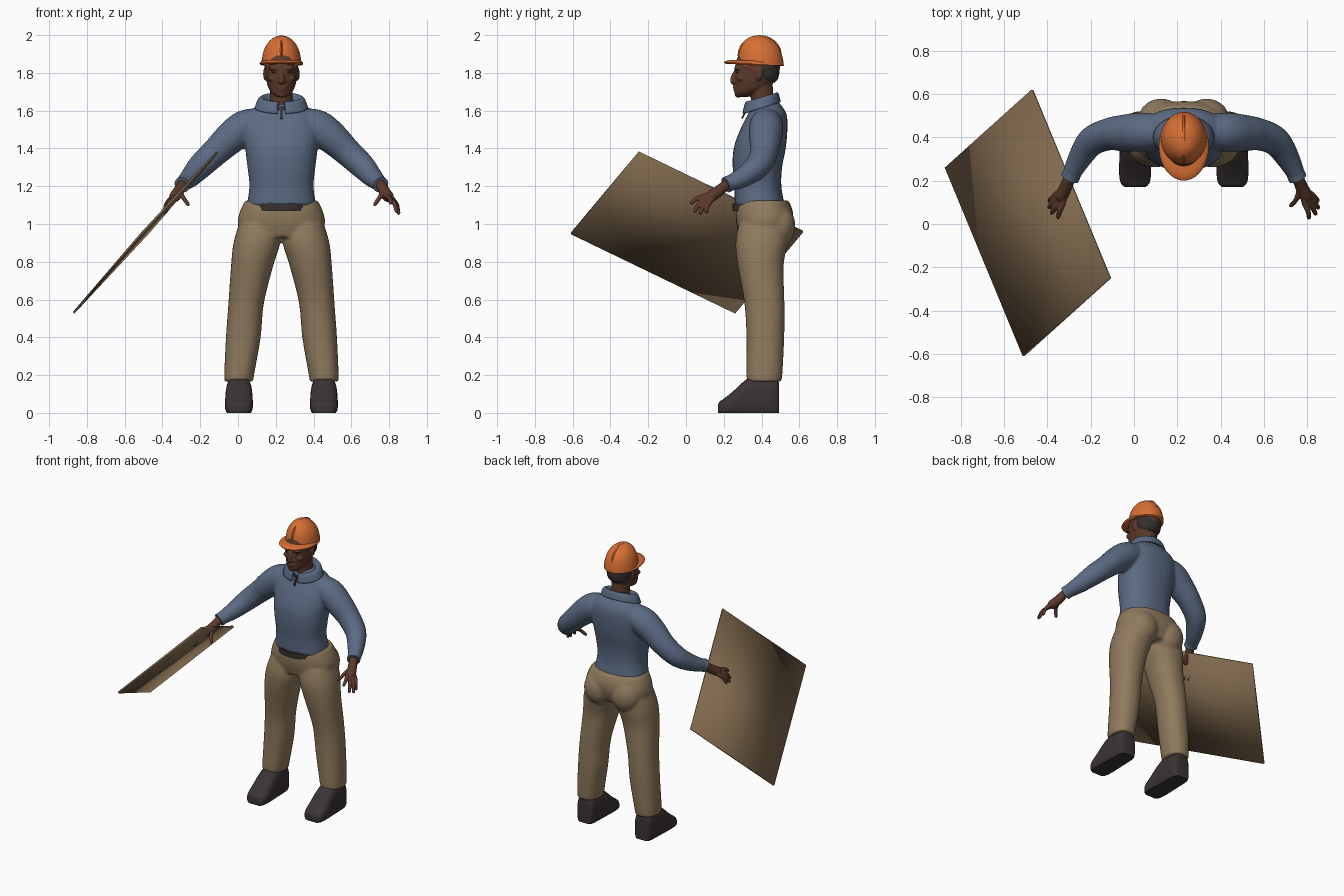
import bpy, bmesh, math
from mathutils import Vector, Matrix

if "Cube" in bpy.data.objects:
    bpy.data.objects.remove(bpy.data.objects["Cube"])

BODY_X = 0.23  # the figure stands off centre, beside the board


def material(name, r, g, b):
    m = bpy.data.materials.new(name)
    m.use_nodes = True
    m.diffuse_color = (r, g, b, 1)
    node = m.node_tree.nodes["Principled BSDF"]
    node.inputs["Base Color"].default_value = (r, g, b, 1)
    node.inputs["Roughness"].default_value = 0.8
    return m


ORANGE = material("helmet orange", 0.68, 0.16, 0.035)
BLUE = material("shirt blue", 0.105, 0.145, 0.225)
KHAKI = material("trouser khaki", 0.275, 0.195, 0.11)
DARK = material("shoe charcoal", 0.042, 0.033, 0.034)
SKIN = material("brown skin", 0.105, 0.042, 0.024)
HAIR = material("dark hair", 0.035, 0.029, 0.029)
WOOD = material("board tan", 0.215, 0.14, 0.075)


def smooth_path(pts, steps):
    """Catmull-Rom resampling of any tuples."""
    out = []
    for i in range(len(pts) - 1):
        quad = [pts[max(i - 1, 0)], pts[i], pts[i + 1], pts[min(i + 2, len(pts) - 1)]]
        for s in range(steps):
            t = s / steps
            out.append([b + 0.5 * t * (c - a + t * (2*a - 5*b + 4*c - d + t * (3*(b - c) + d - a)))
                        for a, b, c, d in zip(*quad)])
    return out + [list(pts[-1])]


def loft(bm, stations, mode="flat", power=2.0, tilt=0.0, n=28, steps=4, caps=True, floor=None):
    """Skin (x, y, z, rx, ry) stations with rings that are flat, upright or square to the path."""
    st = smooth_path(stations, steps)
    rings = []
    for i, (x, y, z, rx, ry) in enumerate(st):
        centre = Vector((x, y, z))
        if mode == "flat":
            rot = Matrix.Identity(3)
        elif mode == "upright":
            rot = Matrix.Rotation(math.pi / 2, 3, "X")
        else:
            a, b = st[max(i - 1, 0)], st[min(i + 1, len(st) - 1)]
            rot = (Vector(b[:3]) - Vector(a[:3])).to_track_quat("Z", "Y").to_matrix()
        ring = []
        for k in range(n):
            c, s = math.cos(math.tau * k / n), math.sin(math.tau * k / n)
            u = math.copysign(abs(c) ** (2 / power), c) * max(rx, 0.001)
            v = math.copysign(abs(s) ** (2 / power), s) * max(ry, 0.001)
            p = centre + rot @ Vector((u, v, 0))
            p.z += tilt * (p.y - y)
            if floor is not None:
                p.z = max(p.z, floor)
            ring.append(bm.verts.new(p))
        rings.append(ring)
    for a, b in zip(rings, rings[1:]):
        for k in range(n):
            bm.faces.new((a[k], a[(k + 1) % n], b[(k + 1) % n], b[k]))
    if caps:
        bm.faces.new(rings[0][::-1])
        bm.faces.new(rings[-1])


def tube(bm, pts, **kw):
    loft(bm, [(x, y, z, r, r) for x, y, z, r in pts], mode="path", **kw)


def column(bm, pts, **kw):
    """Flat rings centred on x = 0, given as (z, y, rx, ry)."""
    loft(bm, [(0, y, z, rx, ry) for z, y, rx, ry in pts], **kw)


def ball(bm, centre, size):
    m = Matrix.Translation(centre) @ Matrix.Diagonal((*size, 1))
    bmesh.ops.create_uvsphere(bm, u_segments=20, v_segments=12, radius=1, matrix=m)


def finish(name, bm, mat, mirror=False, voxel=0, thick=0, x=BODY_X, angle=40):
    bmesh.ops.recalc_face_normals(bm, faces=bm.faces)
    me = bpy.data.meshes.new(name)
    bm.to_mesh(me)
    bm.free()
    me.materials.append(mat)
    ob = bpy.data.objects.new(name, me)
    bpy.context.collection.objects.link(ob)
    ob.location.x = x
    bpy.ops.object.select_all(action="DESELECT")
    ob.select_set(True)
    bpy.context.view_layer.objects.active = ob
    bpy.ops.object.shade_smooth_by_angle(angle=math.radians(angle))
    if mirror:
        ob.modifiers.new("mirror", "MIRROR").use_mirror_merge = False
    if thick:
        ob.modifiers.new("thickness", "SOLIDIFY").thickness = thick
    if voxel:  # fuse overlapping volumes into one soft skin
        rm = ob.modifiers.new("fuse", "REMESH")
        rm.mode, rm.voxel_size, rm.use_smooth_shade = "VOXEL", voxel, True
        sm = ob.modifiers.new("soften", "SMOOTH")
        sm.factor, sm.iterations = 0.5, 4
    return ob


# Trousers: hips, seat and legs
bm = bmesh.new()
column(bm, [(0.93, 0.41, 0.19, 0.125), (1.0, 0.415, 0.23, 0.148), (1.06, 0.415, 0.222, 0.152),
            (1.11, 0.41, 0.2, 0.14), (1.125, 0.41, 0.19, 0.13)], power=2.3)
for s in (-1, 1):
    ball(bm, (s * 0.105, 0.485, 0.99), (0.105, 0.095, 0.115))
    loft(bm, [(s * x, y, z, rx, ry) for x, y, z, rx, ry in (
        (0.225, 0.415, 0.165, 0.075, 0.088), (0.224, 0.415, 0.2, 0.079, 0.095),
        (0.202, 0.42, 0.4, 0.092, 0.1), (0.187, 0.415, 0.58, 0.094, 0.106),
        (0.155, 0.395, 0.78, 0.112, 0.122), (0.13, 0.4, 0.9, 0.124, 0.138),
        (0.115, 0.41, 1.0, 0.11, 0.13))], power=2.2)
finish("trousers", bm, KHAKI, voxel=0.01)

# Belt front
bm = bmesh.new()
column(bm, [(1.07, 0.35, 0.14, 0.102), (1.108, 0.35, 0.14, 0.105)], power=2.2, steps=1)
finish("belt", bm, DARK)

# Shirt: torso and sleeves
bm = bmesh.new()
column(bm, [(1.1, 0.39, 0.184, 0.132), (1.2, 0.38, 0.17, 0.125), (1.3, 0.378, 0.18, 0.131),
            (1.4, 0.39, 0.192, 0.138), (1.5, 0.412, 0.2, 0.125), (1.58, 0.43, 0.175, 0.103),
            (1.63, 0.425, 0.125, 0.078), (1.655, 0.42, 0.08, 0.06)], power=2.3)
for s in (-1, 1):
    tube(bm, [(s * x, y, z, r) for x, y, z, r in (
        (0.09, 0.425, 1.54, 0.075), (0.19, 0.425, 1.515, 0.09), (0.27, 0.42, 1.455, 0.086),
        (0.345, 0.415, 1.385, 0.075), (0.425, 0.382, 1.31, 0.068), (0.48, 0.305, 1.25, 0.055),
        (0.522, 0.225, 1.212, 0.041))])
finish("shirt", bm, BLUE, voxel=0.01)

# Cuffs
bm = bmesh.new()
tube(bm, [(0.513, 0.24, 1.22, 0.042), (0.526, 0.212, 1.207, 0.043)], steps=1)
finish("cuffs", bm, BLUE, mirror=True)

# Folded collar, open at the throat
bm = bmesh.new()
column(bm, [(1.625, 0.4, 0.07, 0.065), (1.655, 0.4, 0.085, 0.075), (1.672, 0.4, 0.108, 0.083),
            (1.655, 0.4, 0.127, 0.093), (1.615, 0.4, 0.142, 0.102)], tilt=0.3, caps=False, n=40)
gap = [f for f in bm.faces if abs(f.calc_center_median().x) < 0.016 and f.calc_center_median().y < 0.4]
bmesh.ops.delete(bm, geom=gap, context="FACES")
finish("collar", bm, BLUE, thick=0.008, angle=60)

# Zip below the collar
bm = bmesh.new()
bmesh.ops.create_cube(bm, size=1, matrix=Matrix.Translation((0, 0.312, 1.59))
                      @ Matrix.Rotation(-0.45, 4, "X") @ Matrix.Diagonal((0.012, 0.009, 0.07, 1)))
finish("zip", bm, DARK)

# Head with neck, nose, ears, brows, cheeks and lips
bm = bmesh.new()
column(bm, [(1.673, 0.3, 0.025, 0.03), (1.69, 0.315, 0.05, 0.057), (1.72, 0.345, 0.069, 0.088),
            (1.76, 0.365, 0.08, 0.109), (1.8, 0.375, 0.085, 0.118), (1.85, 0.38, 0.089, 0.118),
            (1.9, 0.38, 0.08, 0.1)], power=2.1)
tube(bm, [(0, 0.415, 1.58, 0.068), (0, 0.405, 1.66, 0.06), (0, 0.395, 1.77, 0.062)])
tube(bm, [(0, 0.266, 1.81, 0.011), (0, 0.252, 1.78, 0.014), (0, 0.25, 1.757, 0.017), (0, 0.262, 1.745, 0.012)])
ball(bm, (0, 0.262, 1.725), (0.028, 0.014, 0.008))
ball(bm, (0, 0.264, 1.71), (0.025, 0.014, 0.009))
ball(bm, (0, 0.277, 1.685), (0.026, 0.02, 0.016))
for s in (-1, 1):
    ball(bm, (s * 0.036, 0.272, 1.824), (0.032, 0.018, 0.011))
    ball(bm, (s * 0.05, 0.291, 1.77), (0.024, 0.022, 0.016))
    ball(bm, (s * 0.015, 0.262, 1.753), (0.01, 0.014, 0.009))
    ball(bm, (s * 0.086, 0.385, 1.795), (0.011, 0.021, 0.036))
finish("head", bm, SKIN, voxel=0.005)

# Eyes as narrow slits
bm = bmesh.new()
ball(bm, (0.036, 0.27, 1.802), (0.016, 0.005, 0.004))
finish("eyes", bm, HAIR, mirror=True)

# Cropped hair under the helmet
bm = bmesh.new()
column(bm, [(1.75, 0.425, 0.05, 0.045), (1.77, 0.415, 0.076, 0.072), (1.81, 0.41, 0.086, 0.085),
            (1.87, 0.405, 0.09, 0.09)])
finish("hair", bm, HAIR)

# Hard hat: dome, ridge and brim
bm = bmesh.new()
column(bm, [(1.84, 0.395, 0.106, 0.122), (1.87, 0.394, 0.104, 0.12), (1.92, 0.392, 0.093, 0.108),
            (1.96, 0.388, 0.071, 0.085), (1.985, 0.385, 0.044, 0.054), (1.995, 0.385, 0.02, 0.027),
            (1.997, 0.385, 0.002, 0.002)], n=40)
ball(bm, (0, 0.39, 1.895), (0.02, 0.117, 0.105))
finish("helmet_dome", bm, ORANGE)
bm = bmesh.new()
column(bm, [(1.842, 0.362, 0.108, 0.15), (1.847, 0.36, 0.115, 0.158), (1.854, 0.36, 0.114, 0.156),
            (1.864, 0.372, 0.1, 0.136)], n=40, tilt=-0.04, steps=2)
finish("helmet_brim", bm, ORANGE)

# Hands: palm, four fingers and thumb
bm = bmesh.new()
tube(bm, [(0.515, 0.235, 1.218, 0.028), (0.53, 0.205, 1.2, 0.028), (0.545, 0.17, 1.172, 0.03),
          (0.565, 0.13, 1.145, 0.03), (0.572, 0.115, 1.135, 0.022)], n=16)
for knuckle, tip in (((0.557, 0.1, 1.148), (0.58, 0.022, 1.108)),
                     ((0.572, 0.105, 1.138), (0.612, 0.042, 1.063)),
                     ((0.582, 0.12, 1.132), (0.624, 0.072, 1.052)),
                     ((0.586, 0.14, 1.132), (0.622, 0.105, 1.06)),
                     ((0.535, 0.155, 1.165), (0.492, 0.08, 1.1))):
    a, b = Vector(knuckle), Vector(tip)
    bend = a.lerp(b, 0.5) + Vector((0.006, -0.004, 0.007))
    palm = Vector((0.545, 0.16, 1.165))
    tube(bm, [(*palm, 0.014), (*a, 0.014), (*bend, 0.012), (*a.lerp(b, 0.92), 0.01), (*b, 0.005)], n=12)
finish("hands", bm, SKIN, mirror=True, voxel=0.004)

# Shoes with flat soles
bm = bmesh.new()
loft(bm, [(0.225, y, top * 0.4, rx, top * 0.6) for y, top, rx in (
    (0.493, 0.14, 0.04), (0.485, 0.18, 0.056), (0.45, 0.195, 0.066), (0.36, 0.195, 0.07),
    (0.31, 0.17, 0.072), (0.25, 0.115, 0.074), (0.2, 0.075, 0.07), (0.178, 0.06, 0.058),
    (0.17, 0.045, 0.045))], mode="upright", power=2.8, floor=0)
finish("shoes", bm, DARK, mirror=True)

# Flat board held in the right hand
corner = Vector((-0.11, -0.25, 1.38))
across, along = Vector((-0.4, -0.36, -0.43)), Vector((-0.36, 0.87, -0.42))
bm = bmesh.new()
bm.faces.new([bm.verts.new(p) for p in (corner, corner + across, corner + across + along, corner + along)])
board = finish("board", bm, WOOD, thick=0.012, x=0)
board.modifiers["thickness"].offset = 0
